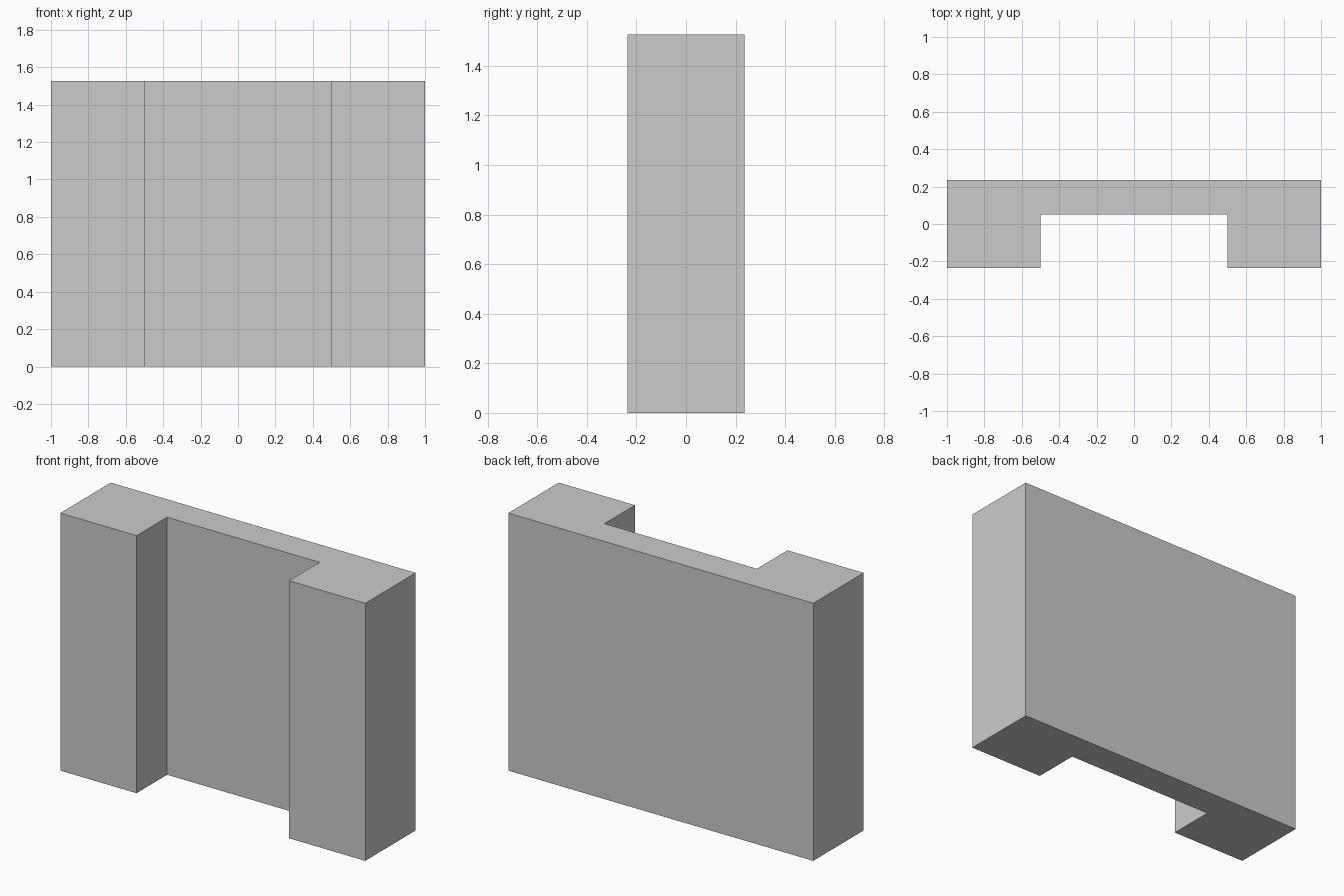
import bpy
import bmesh

if "Cube" in bpy.data.objects:
    bpy.data.objects.remove(bpy.data.objects["Cube"])

HEIGHT = 1.527
HALF_DEPTH = 0.236
RECESS_Y = 0.05      # front face of the recessed panel
RECESS_X = 0.5       # half width of the recess

# Right half of the U-shaped plan, mirrored for the left half
half = [(RECESS_X, RECESS_Y), (RECESS_X, -HALF_DEPTH),
        (1.0, -HALF_DEPTH), (1.0, HALF_DEPTH)]
plan = half + [(-x, y) for x, y in reversed(half)]

# Extrude the plan upward into a wall with two front pillars
bm = bmesh.new()
base = bm.faces.new([bm.verts.new((x, y, 0)) for x, y in plan])
top = bmesh.ops.extrude_face_region(bm, geom=[base], use_keep_orig=True)
bmesh.ops.translate(bm, vec=(0, 0, HEIGHT),
                    verts=[v for v in top["geom"] if isinstance(v, bmesh.types.BMVert)])
bmesh.ops.recalc_face_normals(bm, faces=bm.faces)

mesh = bpy.data.meshes.new("recessed_wall")
bm.to_mesh(mesh)
bm.free()
wall = bpy.data.objects.new("recessed_wall", mesh)
bpy.context.collection.objects.link(wall)
